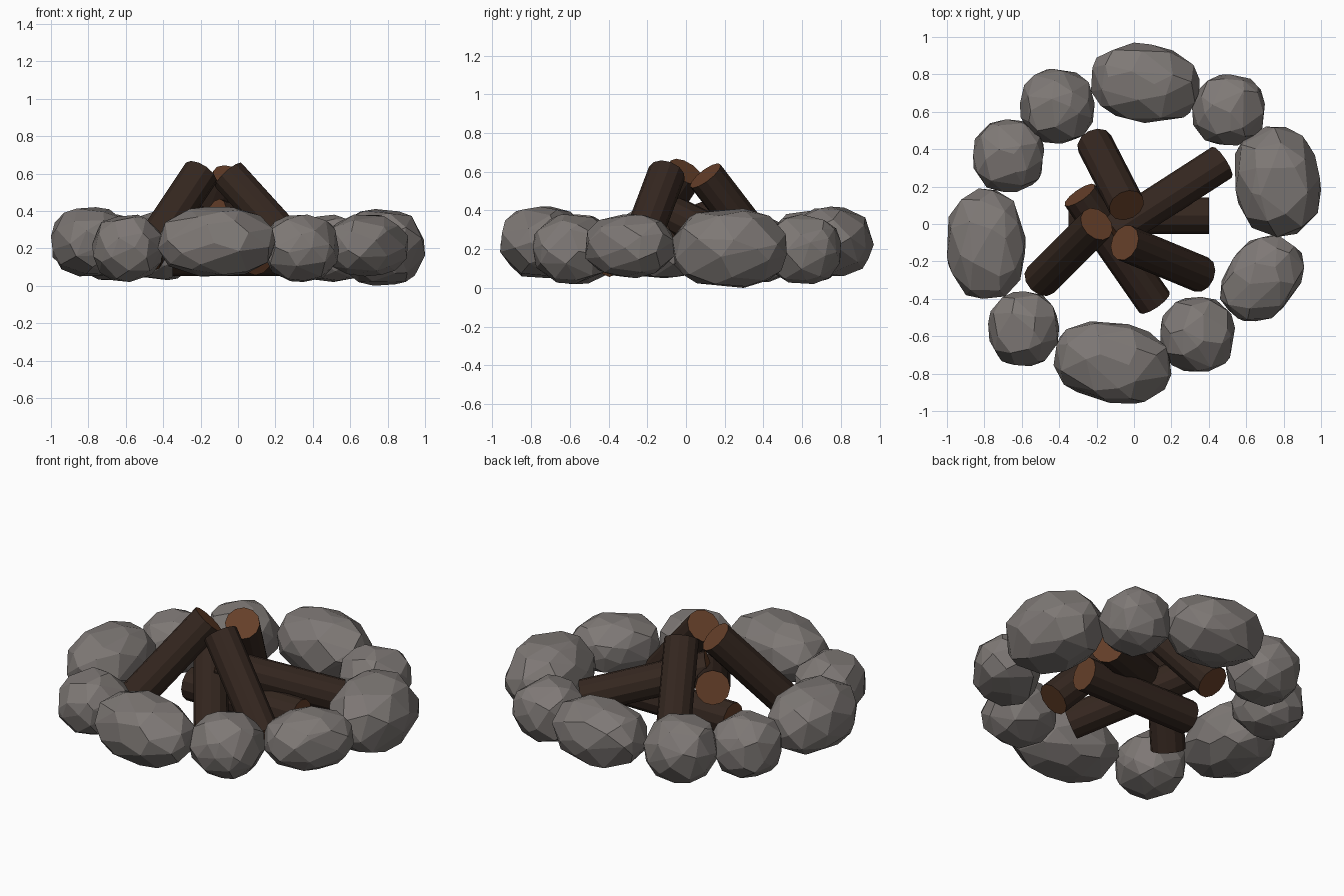
import bpy, bmesh, math, random
from mathutils import Vector

if "Cube" in bpy.data.objects:
    bpy.data.objects.remove(bpy.data.objects["Cube"])

random.seed(11)


def material(name, rgb):
    m = bpy.data.materials.new(name)
    m.diffuse_color = (*rgb, 1)
    m.use_nodes = True
    m.node_tree.nodes["Principled BSDF"].inputs["Base Color"].default_value = m.diffuse_color
    return m


STONE = material("stone_grey", (0.21, 0.19, 0.18))
BARK = material("bark_brown", (0.035, 0.02, 0.014))
CUT = material("cut_wood", (0.13, 0.05, 0.022))


def finish(name, bm, mats):
    me = bpy.data.meshes.new(name)
    bm.to_mesh(me)
    bm.free()
    for m in mats:
        me.materials.append(m)
    ob = bpy.data.objects.new(name, me)
    bpy.context.collection.objects.link(ob)
    return ob


def stone(name, lo, hi, long_axis, stretch, count):
    """Faceted boulder: hull of jittered points on a boxy ellipsoid, fitted to a box."""
    bm = bmesh.new()
    a = math.radians(long_axis)
    pts = []
    for i in range(count):
        z = 1 - 2 * (i + 0.5) / count
        r = math.sqrt(1 - z * z)
        t = i * 2.39996
        p = Vector((r * math.cos(t), r * math.sin(t), z))
        p += Vector([random.uniform(-0.16, 0.16) for _ in range(3)])
        p /= sum(abs(c) ** 2.4 for c in p) ** (1 / 2.4)
        x, y = p.x * stretch, p.y
        pts.append(Vector((x * math.cos(a) - y * math.sin(a),
                           x * math.sin(a) + y * math.cos(a), p.z)))
    mn = [min(p[k] for p in pts) for k in range(3)]
    mx = [max(p[k] for p in pts) for k in range(3)]
    for p in pts:
        bm.verts.new([lo[k] + (p[k] - mn[k]) / (mx[k] - mn[k]) * (hi[k] - lo[k])
                      for k in range(3)])
    res = bmesh.ops.convex_hull(bm, input=bm.verts[:])
    loose = [v for v in bm.verts if not v.link_faces]
    bmesh.ops.delete(bm, geom=loose, context='VERTS')
    bmesh.ops.dissolve_limit(bm, angle_limit=math.radians(9),
                             verts=bm.verts[:], edges=bm.edges[:])
    bmesh.ops.recalc_face_normals(bm, faces=bm.faces[:])
    return finish(name, bm, [STONE])


def log(name, low, high, radius=0.098, sides=12):
    """Straight log between two end centres, with lighter cut ends."""
    low, high = Vector(low), Vector(high)
    axis = high - low
    bm = bmesh.new()
    bmesh.ops.create_cone(bm, cap_ends=True, segments=sides, radius1=radius,
                          radius2=radius, depth=axis.length)
    for f in bm.faces:
        f.material_index = 1 if len(f.verts) > 4 else 0
    ob = finish(name, bm, [BARK, CUT])
    ob.location = (low + high) / 2
    ob.rotation_euler = axis.to_track_quat('Z', 'Y').to_euler()
    return ob


# Ring of stones: box minimum, box maximum, long axis angle, stretch
STONES = [
    ("back", (-0.23, 0.54, 0.06), (0.35, 0.97, 0.42), -10, 1.4),
    ("back_right", (0.31, 0.42, 0.02), (0.70, 0.80, 0.38), 0, 1.0),
    ("right", (0.54, -0.07, 0.00), (1.00, 0.52, 0.41), 98, 1.4),
    ("front_right", (0.46, -0.52, 0.05), (0.91, -0.06, 0.38), 58, 1.35),
    ("front_small", (0.14, -0.79, 0.02), (0.54, -0.39, 0.38), 0, 1.0),
    ("front", (-0.43, -0.96, 0.05), (0.20, -0.52, 0.42), -12, 1.4),
    ("front_left", (-0.78, -0.76, 0.02), (-0.40, -0.36, 0.38), 0, 1.0),
    ("left", (-1.00, -0.40, 0.05), (-0.58, 0.19, 0.42), 92, 1.4),
    ("left_small", (-0.86, 0.17, 0.03), (-0.48, 0.56, 0.38), 0, 1.0),
    ("back_left", (-0.61, 0.43, 0.03), (-0.21, 0.83, 0.40), 0, 1.0),
]
for label, lo, hi, angle, stretch in STONES:
    stone(label + "_stone", lo, hi, angle, stretch, 46)

# Log stack: low end, high end
log("flat_log", (-0.35, 0.045, 0.15), (0.40, 0.045, 0.15))
log("crossing_log", (0.11, -0.42, 0.15), (-0.29, 0.155, 0.37))
log("back_right_log", (0.47, 0.33, 0.18), (-0.12, -0.05, 0.37))
log("back_left_log", (-0.21, 0.43, 0.15), (-0.04, 0.10, 0.58))
log("front_left_log", (-0.50, -0.30, 0.15), (-0.20, 0.00, 0.60))
log("front_right_log", (0.36, -0.27, 0.14), (-0.05, -0.10, 0.59))
